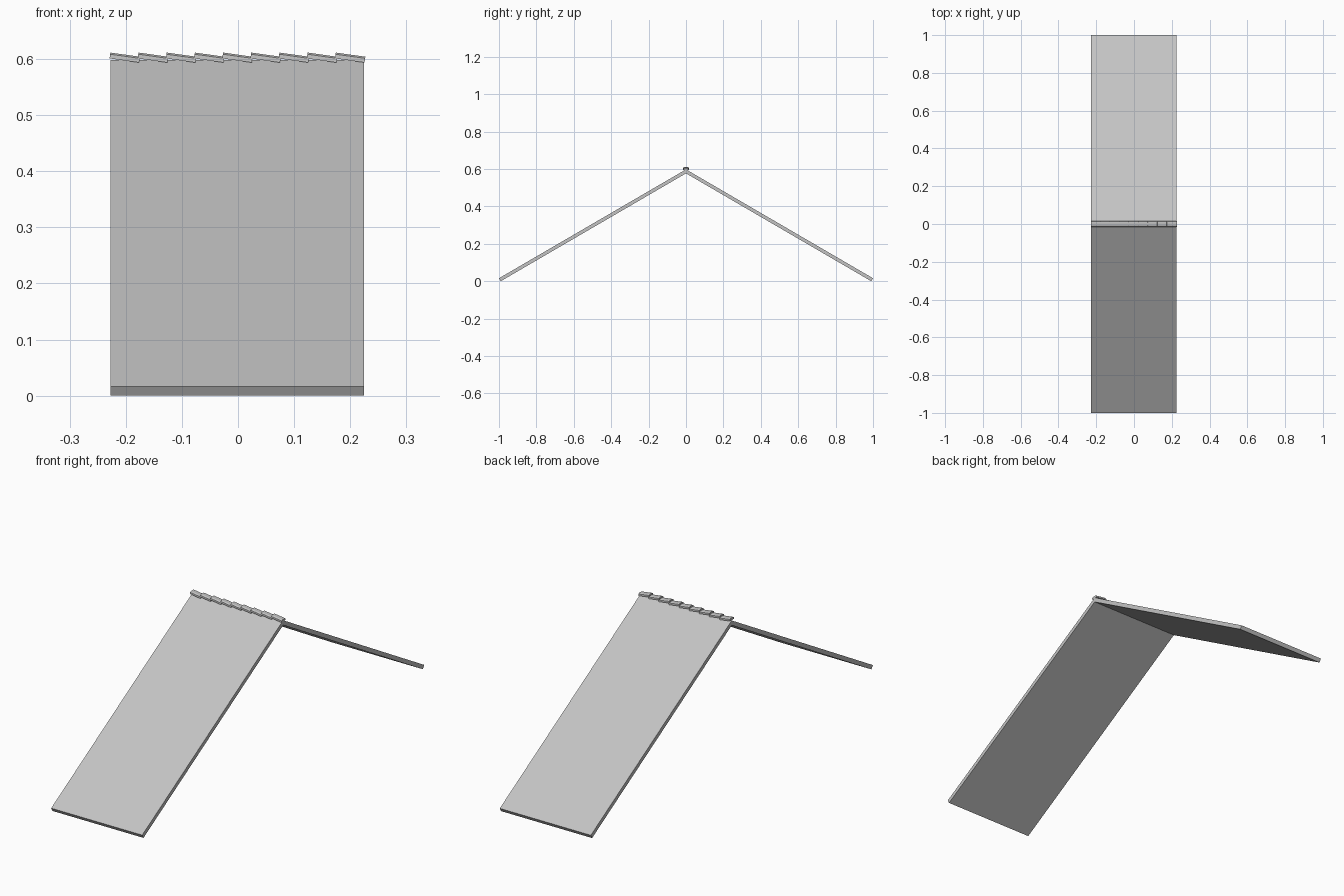
import bpy
import bmesh
from math import radians, sin, cos, tan
from mathutils import Matrix

old = bpy.data.objects.get("Cube")
if old:
    bpy.data.objects.remove(old, do_unlink=True)

PITCH = radians(30.2)
THICK = 0.0185
LEFT, RIGHT = -0.2275, 0.2245
TILES = 9

grey = bpy.data.materials.new("roof grey")
grey.use_nodes = True
colour = (0.55, 0.55, 0.55, 1)
grey.diffuse_color = colour
grey.node_tree.nodes["Principled BSDF"].inputs["Base Color"].default_value = colour


def extrude_profile(name, profile, x0, x1, matrix=Matrix()):
    """Solid made by sweeping a (y, z) profile from x0 to x1."""
    bm = bmesh.new()
    face = bm.faces.new([bm.verts.new((x0, y, z)) for y, z in profile])
    swept = bmesh.ops.extrude_face_region(bm, geom=[face])
    verts = [v for v in swept["geom"] if isinstance(v, bmesh.types.BMVert)]
    bmesh.ops.translate(bm, verts=verts, vec=(x1 - x0, 0, 0))
    bmesh.ops.recalc_face_normals(bm, faces=bm.faces)
    mesh = bpy.data.meshes.new(name)
    bm.to_mesh(mesh)
    bm.free()
    mesh.materials.append(grey)
    obj = bpy.data.objects.new(name, mesh)
    obj.matrix_world = matrix
    bpy.context.collection.objects.link(obj)
    return obj


# Sloping slabs with square-cut eaves, mitred at the ridge
eave_z = THICK * cos(PITCH)
inset = THICK * sin(PITCH)
ridge_z = eave_z + tan(PITCH)
under_z = (1 - inset) * tan(PITCH)
for name, side in (("front_roof_slab", -1), ("back_roof_slab", 1)):
    extrude_profile(name, [(0, under_z), (side * (1 - inset), 0),
                           (side, eave_z), (0, ridge_z)], LEFT, RIGHT)

# Overlapping ridge tiles, each tipped down towards the left
cap = [(-0.015, -0.0105), (-0.0145, -0.003), (-0.008, 0),
       (0.008, 0), (0.0145, -0.003), (0.015, -0.0105)]
step = (RIGHT - LEFT) / TILES
for i in range(TILES):
    place = Matrix.Translation((LEFT + i * step, 0, 0.6115)) @ Matrix.Rotation(radians(8), 4, "Y")
    extrude_profile(f"ridge_tile_{i + 1}", cap, 0, step + 0.003, place)
